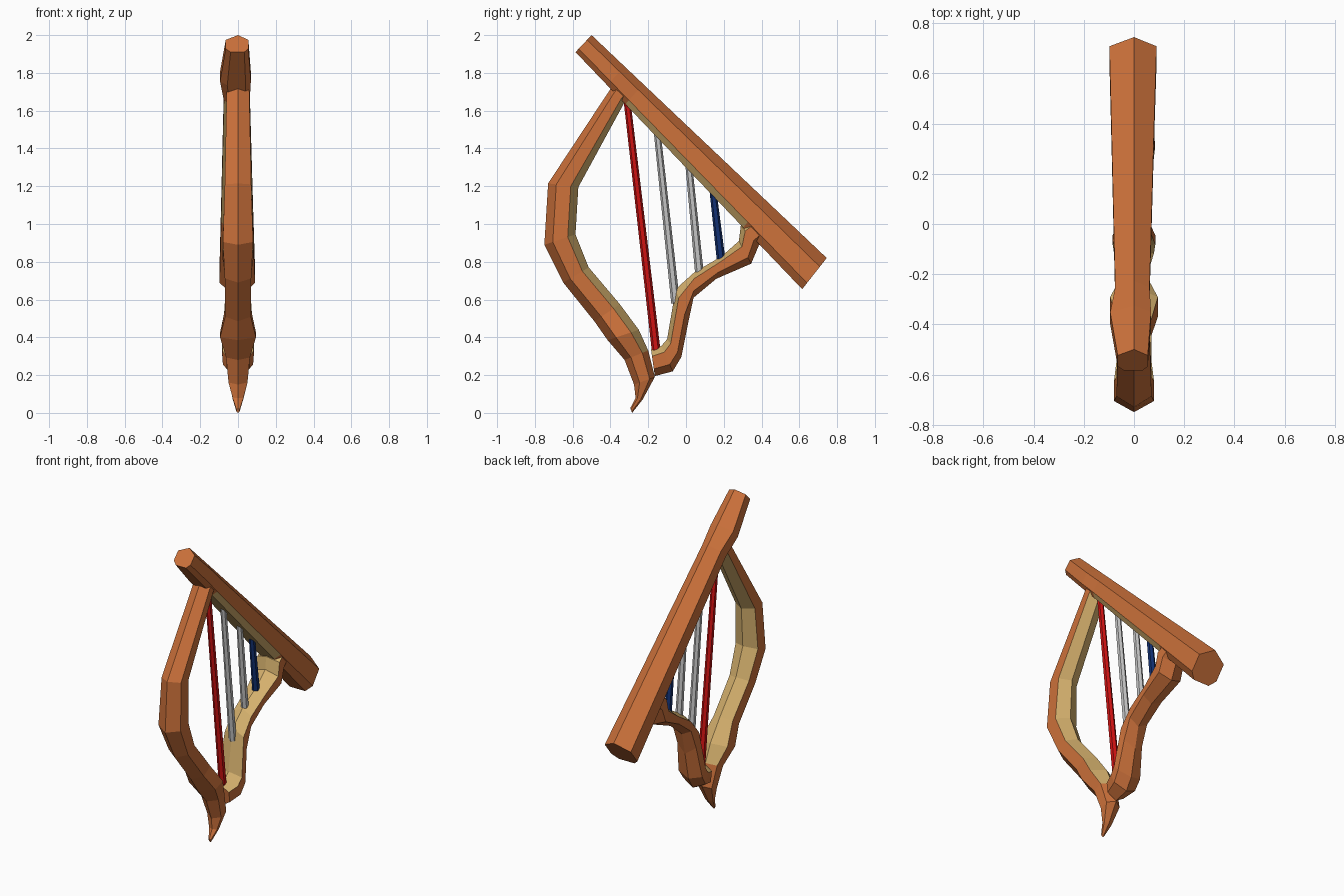
import bpy, bmesh, math
from mathutils import Vector

if "Cube" in bpy.data.objects:
    bpy.data.objects.remove(bpy.data.objects["Cube"])


def material(name, rgb):
    m = bpy.data.materials.new(name)
    m.diffuse_color = (*rgb, 1)
    m.use_nodes = True
    m.node_tree.nodes["Principled BSDF"].inputs["Base Color"].default_value = m.diffuse_color
    return m


BROWN = material("brown wood", (0.60, 0.165, 0.043))
TAN = material("pale wood", (0.67, 0.44, 0.155))
RED = material("red string", (0.62, 0.006, 0.006))
GREY = material("grey string", (0.55, 0.55, 0.55))
NAVY = material("navy string", (0.006, 0.03, 0.17))


def finish(name, bm, mats):
    bmesh.ops.recalc_face_normals(bm, faces=bm.faces)
    me = bpy.data.meshes.new(name)
    bm.to_mesh(me)
    bm.free()
    for m in mats:
        me.materials.append(m)
    ob = bpy.data.objects.new(name, me)
    bpy.context.collection.objects.link(ob)
    return ob


def loft(name, stations, section, tan_sides, tan_segments):
    """Stations: outer (y,z), inner (y,z), left and right half width.
    Section: (x factor, depth fraction from outer to inner)."""
    bm = bmesh.new()
    rings = []
    for oy, oz, iy, iz, wl, wr in stations:
        rings.append([bm.verts.new((fx * (wr if fx > 0 else wl),
                                    oy + (iy - oy) * t, oz + (iz - oz) * t))
                      for fx, t in section])
    n = len(section)
    for k in range(len(rings) - 1):
        for i in range(n):
            j = (i + 1) % n
            f = bm.faces.new((rings[k][i], rings[k][j], rings[k + 1][j], rings[k + 1][i]))
            f.material_index = int(i in tan_sides and k in tan_segments)
    bm.faces.new(rings[0])
    bm.faces.new(rings[-1])
    return finish(name, bm, [BROWN, TAN])


# Ridged section shared by pillar and neck: faces 2 and 3 look inward
ridged = [(0, 0), (1, 0.27), (1, 0.75), (0, 1), (-1, 0.75), (-1, 0.27)]

# Curved front pillar ending in a pointed foot
pillar = [(-.35, 1.78, -.27, 1.71, .055), (-.40, 1.715, -.325, 1.645, .06),
          (-.73, 1.215, -.57, 1.195, .07), (-.75, .89, -.585, .945, .08),
          (-.65, .69, -.515, .77, .07), (-.485, .485, -.35, .575, .068),
          (-.415, .385, -.25, .44, .095), (-.325, .28, -.20, .33, .063),
          (-.275, .15, -.165, .19, .05), (-.267, .08, -.23, .07, .028),
          (-.295, .025, -.285, 0, .008)]
loft("front_pillar", [(*p, p[-1]) for p in pillar], ridged, (2, 3), range(0, 7))

# Wavy lower neck
neck = [(.43, .93, .35, 1.03, .075), (.385, .885, .29, .99, .08),
        (.345, .79, .28, .91, .083), (.16, .71, .19, .83, .07),
        (.04, .61, .045, .745, .066), (.01, .47, -.055, .655, .068),
        (-.025, .295, -.10, .39, .085), (-.07, .22, -.13, .355, .08),
        (-.165, .195, -.185, .335, .06)]
loft("lower_neck", [(*p, p[-1]) for p in neck], ridged, (2, 3), range(0, 8))

# Straight slanted beam, pale underneath between pillar and neck
beam_section = [(0, 0), (1, 0.28), (1, 0.8), (0.6, 1), (-0.6, 1), (-1, 0.8), (-1, 0.28)]
beam = [(-.50 + 1.245 * s, 2.0 - 1.18 * s, -.585 + 1.2 * s, 1.91 - 1.255 * s, wl, wr)
        for s, wl, wr in ((0, .065, .055), (.14, .095, .068), (.22, .075, .062),
                          (.74, .09, .08), (1, .098, .09))]
loft("slanted_beam", beam, beam_section, (2, 3, 4), (2,))

# Strings: top (y,z), bottom (y,z)
strings = [("red_string", RED, -.313, 1.66, -.158, .33),
           ("grey_string_1", GREY, -.153, 1.49, -.055, .58),
           ("grey_string_2", GREY, .013, 1.33, .072, .73),
           ("navy_string", NAVY, .14, 1.20, .187, .80)]
for name, mat, ty, tz, by, bz in strings:
    bm = bmesh.new()
    ends = []
    axis = Vector((0, ty - by, tz - bz)).normalized()
    side = axis.cross(Vector((1, 0, 0)))
    for y, z, r in ((by, bz, .023), (ty, tz, .018)):
        ends.append([bm.verts.new(Vector((0, y, z)) + r * (
            Vector((math.cos(a), 0, 0)) + side * math.sin(a)))
            for a in (math.tau * (i + 0.5) / 6 for i in range(6))])
    for i in range(6):
        j = (i + 1) % 6
        bm.faces.new((ends[0][i], ends[0][j], ends[1][j], ends[1][i]))
    bm.faces.new(ends[0])
    bm.faces.new(ends[1])
    finish(name, bm, [mat])
